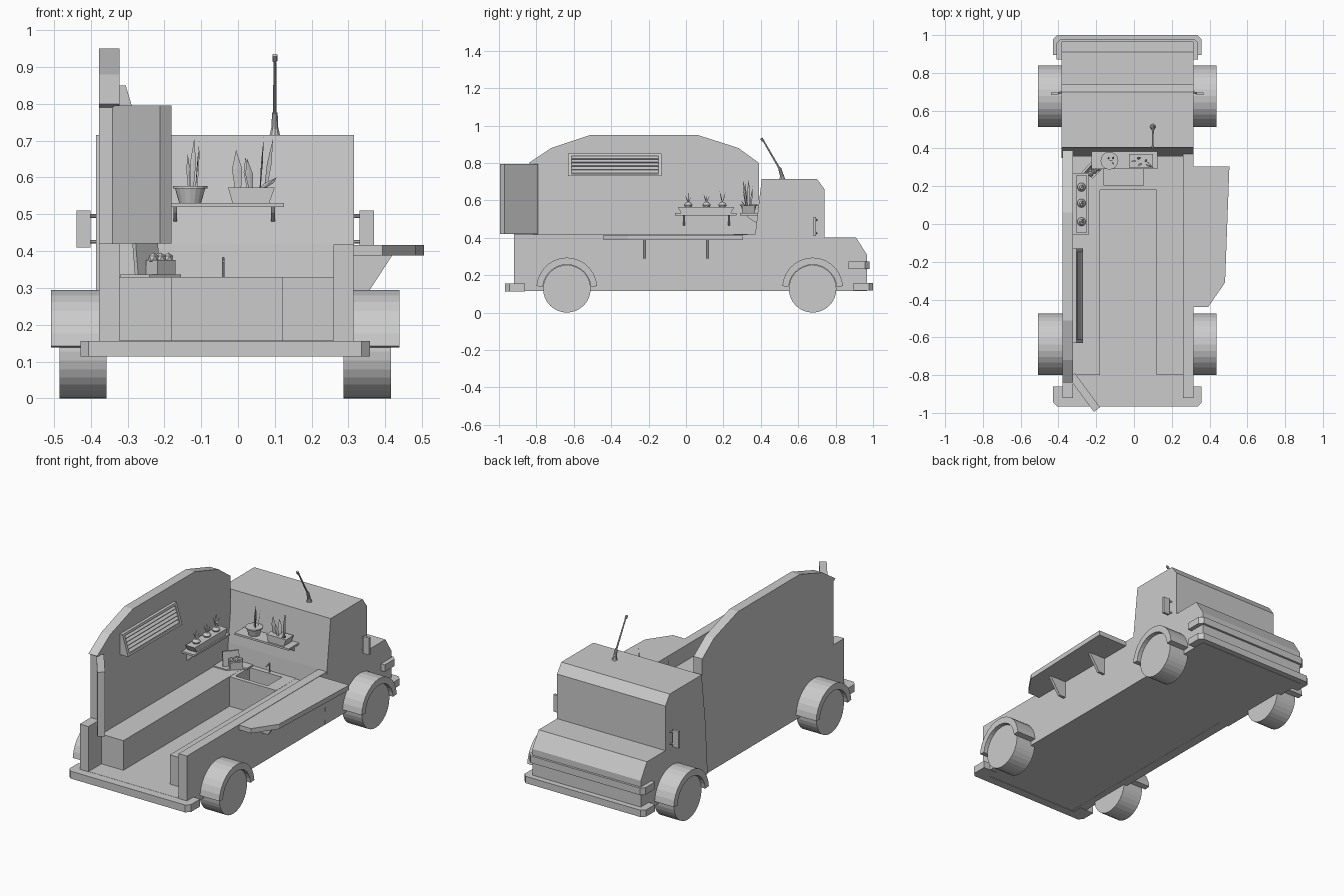
import bpy, bmesh, math
from mathutils import Vector, Matrix

grey = bpy.data.materials.new("plain_grey")
grey.diffuse_color = (0.6, 0.6, 0.6, 1)
CX = -0.035   # centre line of the van body


def finish(name, bm):
    bmesh.ops.recalc_face_normals(bm, faces=bm.faces)
    me = bpy.data.meshes.new(name)
    bm.to_mesh(me)
    bm.free()
    me.materials.append(grey)
    ob = bpy.data.objects.new(name, me)
    bpy.context.collection.objects.link(ob)
    return ob


def add_prism(bm, pts, axis, a, b):
    """Extrude a 2D profile along an axis: x -> (y,z), y -> (x,z), z -> (x,y)."""
    def place(p, t):
        return {"x": (t, p[0], p[1]), "y": (p[0], t, p[1]), "z": (p[0], p[1], t)}[axis]
    lo = [bm.verts.new(place(p, a)) for p in pts]
    hi = [bm.verts.new(place(p, b)) for p in pts]
    bm.faces.new(lo)
    bm.faces.new(hi)
    for i in range(len(pts)):
        j = (i + 1) % len(pts)
        bm.faces.new((lo[i], lo[j], hi[j], hi[i]))


def prism(name, pts, axis, a, b):
    bm = bmesh.new()
    add_prism(bm, pts, axis, a, b)
    return finish(name, bm)


def add_box(bm, x0, x1, y0, y1, z0, z1):
    add_prism(bm, [(x0, y0), (x1, y0), (x1, y1), (x0, y1)], "z", z0, z1)


def boxes(name, *dims):
    bm = bmesh.new()
    for d in dims:
        add_box(bm, *d)
    return finish(name, bm)


def add_rod(bm, p, q, r1, r2, n=10):
    p, q = Vector(p), Vector(q)
    rot = (q - p).to_track_quat("Z", "Y").to_matrix().to_4x4()
    bmesh.ops.create_cone(bm, cap_ends=True, segments=n, radius1=r1, radius2=r2,
                          depth=(q - p).length, matrix=Matrix.Translation((p + q) / 2) @ rot)


def rods(name, *specs):
    bm = bmesh.new()
    for s in specs:
        add_rod(bm, *s)
    return finish(name, bm)


def leaves(name, base, specs):
    """Thin pointed blades; each spec is dx, dy, lean x, lean y, height, width."""
    bm = bmesh.new()
    for i, (dx, dy, lx, ly, h, w) in enumerate(specs):
        o = Vector(base) + Vector((dx, dy, 0))
        tip = o + Vector((lx, ly, h))
        a = i * 0.7
        s = Vector((math.cos(a), math.sin(a) * 0.6, 0)) * w / 2
        n = Vector((-s.y, s.x, 0)) * 0.2
        mid = o.lerp(tip, 0.5)
        ring = [[bm.verts.new(c + d * k) for d in (s, n, -s, -n)]
                for c, k in ((o, 0.6), (mid, 1.0))]
        t = bm.verts.new(tip)
        for k in range(4):
            m = (k + 1) % 4
            bm.faces.new((ring[0][k], ring[0][m], ring[1][m], ring[1][k]))
            bm.faces.new((ring[1][k], ring[1][m], t))
    return finish(name, bm)


# Cab with sloped back, chamfered roof and bonnet
prism("cab", [(0.35, 0.115), (0.967, 0.115), (0.967, 0.31), (0.91, 0.40), (0.74, 0.40),
              (0.74, 0.66), (0.70, 0.715), (0.405, 0.715), (0.37, 0.42)], "x", -0.385, 0.315)
# Floor and walls
boxes("floor", (-0.375, 0.312, -0.918, 0.37, 0.116, 0.157))
prism("tall_wall", [(-0.92, 0.115), (0.352, 0.115), (0.37, 0.42), (0.39, 0.59), (0.39, 0.80),
                    (0.28, 0.88), (0.06, 0.95), (-0.51, 0.95), (-0.72, 0.88), (-0.84, 0.80),
                    (-0.82, 0.79), (-0.82, 0.42), (-0.92, 0.42)], "x", -0.378, -0.322)
prism("low_wall", [(-0.92, 0.115), (0.352, 0.115), (0.371, 0.418), (-0.92, 0.418)], "x", 0.26, 0.314)
# Open rear door
prism("rear_door", [(-0.345, -0.815), (-0.313, -0.79), (-0.18, -0.97), (-0.212, -0.995)],
      "z", 0.42, 0.795)


# Bumpers and front trim strip wrap around the ends
def wrap(name, half, y_in, y_out, z0, z1):
    s = 1 if y_out > 0 else -1
    c, t = 0.022, 0.09
    right = [(half, y_in), (half, y_out - s * c), (half - c, y_out)]
    inner = [(half - t, y_out - s * 0.05), (half - t, y_in)]
    left = [(-x, y) for x, y in reversed(right)]
    inner_l = [(-x, y) for x, y in reversed(inner)]
    pts = right + left + inner_l + inner
    prism(name, [(x + CX, y) for x, y in pts], "z", z0, z1)


wrap("front_bumper", 0.393, 0.895, 1.0, 0.117, 0.157)
wrap("front_trim", 0.375, 0.87, 0.98, 0.233, 0.274)
wrap("rear_bumper", 0.393, -0.86, -0.967, 0.113, 0.156)

# Wheels and arched mudguards
for side, sx in (("left", -1), ("right", 1)):
    for end, y in (("rear", -0.637), ("front", 0.677)):
        x = lambda d: CX + sx * d
        bm = bmesh.new()
        add_rod(bm, (x(0.322), y, 0.127), (x(0.45), y, 0.127), 0.127, 0.127, 32)
        finish(f"{end}_{side}_wheel", bm)
        arc = [math.radians(5 + 170 * i / 14) for i in range(15)]
        pts = [(y + 0.163 * math.cos(a), 0.127 + 0.167 * math.sin(a)) for a in arc]
        pts += [(y + 0.129 * math.cos(a), 0.127 + 0.129 * math.sin(a)) for a in reversed(arc)]
        prism(f"{end}_{side}_mudguard", pts, "x", x(0.34), x(0.473))
    # Side mirrors
    bm = bmesh.new()
    a, b = sorted((CX + sx * 0.365, CX + sx * 0.404))
    add_box(bm, a, b, 0.682, 0.696, 0.41, 0.51)
    for z in (0.425, 0.495):
        add_rod(bm, (CX + sx * 0.34, 0.70, z), (CX + sx * 0.38, 0.689, z), 0.005, 0.005, 8)
    finish(f"{side}_mirror", bm)

# Aerial
rods("aerial", ((0.10, 0.515, 0.71), (0.10, 0.513, 0.735), 0.016, 0.010),
     ((0.10, 0.513, 0.73), (0.10, 0.50, 0.775), 0.010, 0.008),
     ((0.10, 0.50, 0.77), (0.10, 0.41, 0.925), 0.005, 0.004),
     ((0.10, 0.412, 0.917), (0.10, 0.402, 0.932), 0.007, 0.007))

# Benches and end counter with a sunken basin
boxes("left_bench", (-0.33, -0.18, -0.80, 0.36, 0.15, 0.33))
boxes("right_bench", (0.12, 0.27, -0.80, 0.36, 0.15, 0.328))
boxes("basin_counter", (-0.181, 0.121, 0.18, 0.205, 0.15, 0.329), (-0.181, 0.121, 0.335, 0.37, 0.15, 0.329),
      (-0.181, -0.16, 0.205, 0.335, 0.15, 0.329), (0.05, 0.121, 0.205, 0.335, 0.15, 0.329),
      (-0.17, 0.06, 0.20, 0.34, 0.15, 0.25))
rods("tap", ((-0.04, 0.35, 0.325), (-0.04, 0.345, 0.38), 0.004, 0.003),
     ((-0.04, 0.347, 0.38), (-0.04, 0.315, 0.372), 0.004, 0.003))

# Fold-out table and its brackets
prism("side_table", [(0.312, 0.305), (0.505, 0.305), (0.482, -0.31), (0.392, -0.44), (0.312, -0.44)],
      "z", 0.388, 0.416)
for i, y in enumerate((-0.222, 0.115)):
    prism(f"table_bracket_{i}", [(0.31, 0.39), (0.42, 0.39), (0.355, 0.29), (0.31, 0.29)],
          "y", y - 0.008, y + 0.008)

# Louvred vent on the tall wall
bm = bmesh.new()
tilt = lambda z: -0.305 + (0.85 - z) * 0.3
cheek = [(-0.325, 0.73), (tilt(0.73), 0.73), (tilt(0.85), 0.85), (-0.325, 0.85)]
add_prism(bm, cheek, "y", -0.63, -0.612)
add_prism(bm, cheek, "y", -0.148, -0.13)
for z in (0.73, 0.838):
    add_prism(bm, [(-0.325, z), (tilt(z), z), (tilt(z + 0.012), z + 0.012), (-0.325, z + 0.012)],
              "y", -0.63, -0.13)
for i in range(5):
    z = 0.747 + i * 0.019
    x = tilt(z)
    add_prism(bm, [(x - 0.002, z - 0.004), (x, z), (x - 0.018, z + 0.014), (x - 0.02, z + 0.01)],
              "y", -0.615, -0.145)
finish("wall_vent", bm)

# Shelves with brackets
boxes("cab_shelf", (-0.225, 0.125, 0.29, 0.385, 0.52, 0.531))
boxes("wall_shelf", (-0.33, -0.24, -0.058, 0.27, 0.52, 0.531))
for i, x in enumerate((-0.17, 0.095)):
    prism(f"cab_bracket_{i}", [(0.39, 0.525), (0.32, 0.525), (0.335, 0.505), (0.375, 0.48), (0.39, 0.48)],
          "x", x - 0.005, x + 0.005)
for i, y in enumerate((-0.01, 0.23)):
    prism(f"wall_bracket_{i}", [(-0.325, 0.525), (-0.255, 0.525), (-0.31, 0.465), (-0.325, 0.465)],
          "y", y - 0.005, y + 0.005)

# Plants on the cab shelf
rods("bowl_pot", ((-0.13, 0.335, 0.531), (-0.13, 0.335, 0.57), 0.03, 0.041, 16),
     ((-0.13, 0.335, 0.57), (-0.13, 0.335, 0.577), 0.047, 0.047, 16))
leaves("bowl_plant", (-0.125, 0.335, 0.575),
       [(0, 0, 0.006, 0, 0.13, 0.016), (-0.008, 0.01, -0.004, 0.01, 0.09, 0.014),
        (0.01, -0.01, 0.01, -0.01, 0.125, 0.014), (0.012, 0.01, 0.008, 0.012, 0.10, 0.014)])
prism("box_planter", [(-0.015, 0.531), (0.085, 0.531), (0.10, 0.573), (-0.027, 0.573)], "y", 0.30, 0.37)
leaves("box_plant", (0.035, 0.335, 0.57),
       [(-0.035, 0, -0.005, -0.005, 0.105, 0.028), (-0.005, 0.01, -0.01, 0.01, 0.085, 0.025),
        (0.025, 0, 0.01, 0, 0.14, 0.028), (0.04, -0.01, 0.02, -0.02, 0.135, 0.025),
        (0.03, -0.02, 0.04, -0.02, 0.03, 0.025), (0.0, -0.015, -0.01, -0.015, 0.08, 0.022)])

# Tray of small plants on the wall shelf
prism("tray", [(-0.025, 0.531), (0.24, 0.531), (0.258, 0.565), (-0.045, 0.565)], "x", -0.308, -0.248)
for i, (y, h) in enumerate(((0.012, 0.055), (0.11, 0.06), (0.195, 0.085))):
    rods(f"small_pot_{i}", ((-0.278, y, 0.56), (-0.278, y, 0.575), 0.014, 0.023),
         ((-0.278, y, 0.575), (-0.278, y, 0.59), 0.023, 0.012))
    leaves(f"small_plant_{i}", (-0.278, y, 0.585),
           [(0, 0, 0, 0, h, 0.012), (0, 0, 0.012, 0.016, h * 0.7, 0.01),
            (0, 0, -0.01, -0.016, h * 0.8, 0.01), (0, 0, 0.014, -0.01, h * 0.5, 0.01)])

# Corner board, leaning frame and fruit crate
prism("corner_board", [(-0.32, 0.36), (-0.32, 0.23), (-0.24, 0.23), (-0.155, 0.31), (-0.155, 0.36)],
      "z", 0.326, 0.337)
frame = prism("leaning_frame", [(0, 0), (0.012, 0), (0.012, 0.085), (0, 0.085)], "y", -0.045, 0.045)
frame.location = (-0.25, 0.29, 0.335)
frame.rotation_euler = (0, math.radians(-6), math.radians(-42))
crate = boxes("fruit_crate", (-0.022, 0.022, -0.035, 0.035, 0, 0.04))
crate.location = (-0.21, 0.28, 0.336)
crate.rotation_euler = (0, 0, math.radians(-45))
bm = bmesh.new()
for x, y in ((-0.23, 0.265), (-0.21, 0.28), (-0.19, 0.295), (-0.215, 0.295)):
    bmesh.ops.create_icosphere(bm, subdivisions=1, radius=0.016,
                               matrix=Matrix.Translation((x, y, 0.38)))
finish("fruit", bm)
